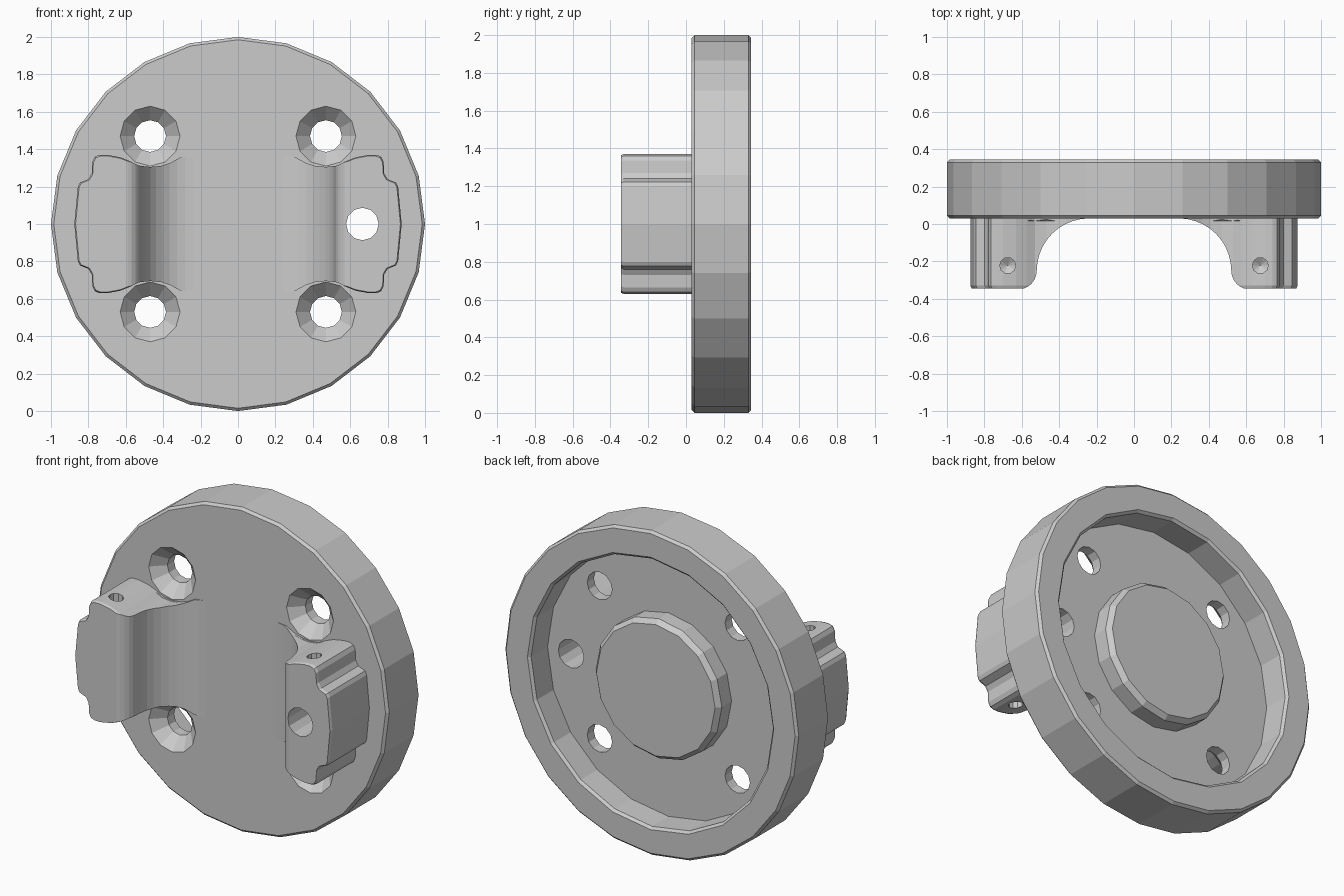
import bpy, bmesh
from math import sin, cos, pi, radians

if "Cube" in bpy.data.objects:
    bpy.data.objects.remove(bpy.data.objects["Cube"])


def loft(name, rings):
    """Closed solid through equal-length point rings."""
    bm = bmesh.new()
    vs = [[bm.verts.new(p) for p in r] for r in rings]
    n = len(vs[0])
    for a, b in zip(vs, vs[1:]):
        for i in range(n):
            j = (i + 1) % n
            bm.faces.new((a[i], a[j], b[j], b[i]))
    bm.faces.new(vs[0])
    bm.faces.new(vs[-1])
    bmesh.ops.recalc_face_normals(bm, faces=bm.faces)
    me = bpy.data.meshes.new(name)
    bm.to_mesh(me)
    bm.free()
    ob = bpy.data.objects.new(name, me)
    bpy.context.collection.objects.link(ob)
    return ob


def turned(name, profile, n, x, c, axis='Y'):
    """Lathe of (radius, position) pairs along y (c = z) or along z (c = y)."""
    rings = []
    for r, t in profile:
        ring = []
        for i in range(n):
            a = 2 * pi * i / n
            u, v = x + r * cos(a), c + r * sin(a)
            ring.append((u, t, v) if axis == 'Y' else (u, v, t))
        rings.append(ring)
    return loft(name, rings)


def combine(target, tool, op):
    m = target.modifiers.new("combine", 'BOOLEAN')
    m.operation, m.solver, m.object = op, 'EXACT', tool
    bpy.context.view_layer.objects.active = target
    bpy.ops.object.modifier_apply(modifier=m.name)
    bpy.data.objects.remove(tool)


# round flange with hollow back
body = turned("flange_mount", [(.985, .03), (1, .045), (1, .33), (.985, .345)], 24, 0, 1)
combine(body, turned("recess", [(.825, .17), (.825, .33), (.86, .365)], 20, 0, 1), 'DIFFERENCE')

# central boss in the recess
combine(body, turned("boss", [(.43, .12), (.43, .265), (.405, .295)], 16, 0, 1), 'UNION')

# leg outline seen from the front: upper half, mirrored about z = 1
half = [(.15, .363), (.24, .363), (.31, .355), (.36, .328), (.41, .311), (.47, .305),
        (.53, .312), (.575, .335), (.63, .357), (.70, .37), (.74, .37), (.765, .36),
        (.778, .335), (.782, .27), (.80, .24), (.845, .222), (.856, .20), (.875, .0)]
outline = half + [(x, -z) for x, z in half[-2::-1]]

# leg section seen from above: concave saddle flowing into a rounded toe
section = [(.95, .1), (.1, .1), (.1, .035), (.2, .033)]
section += [(.24 + .28 * sin(radians(a)), -.25 + .28 * cos(radians(a))) for a in range(9, 91, 9)]
section += [(.62 - .1 * cos(radians(a)), -.25 - .1 * sin(radians(a))) for a in range(15, 91, 15)]
section += [(.95, -.35)]


def leg(s):
    rings = []
    for y, k in ((.07, 1), (-.33, 1), (-.345, .982)):
        rings.append([(s * (.5 + (x - .5) * k), y, 1 + z * k) for x, z in outline])
    ob = loft("leg", rings)
    cut = loft("leg_section", [[(s * x, y, z) for x, y in section] for z in (.5, 1.5)])
    combine(ob, cut, 'INTERSECT')
    return ob


for s in (-1, 1):
    combine(body, leg(s), 'UNION')
    for t in (-1, 1):
        # countersunk screw holes
        combine(body, turned("screw_hole", [(.175, .015), (.085, .105), (.085, .25)],
                             12, s * .47, 1 + t * .47), 'DIFFERENCE')
        # blind drilled holes in the leg ends
        combine(body, turned("pin_hole", [(.043, 1 + t * .45), (.043, 1 + t * .17), (.001, 1 + t * .145)],
                             10, s * .675, -.222, 'Z'), 'DIFFERENCE')

# through hole in the right leg
combine(body, turned("cross_hole", [(.087, -.5), (.087, .25)], 12, .665, 1), 'DIFFERENCE')
